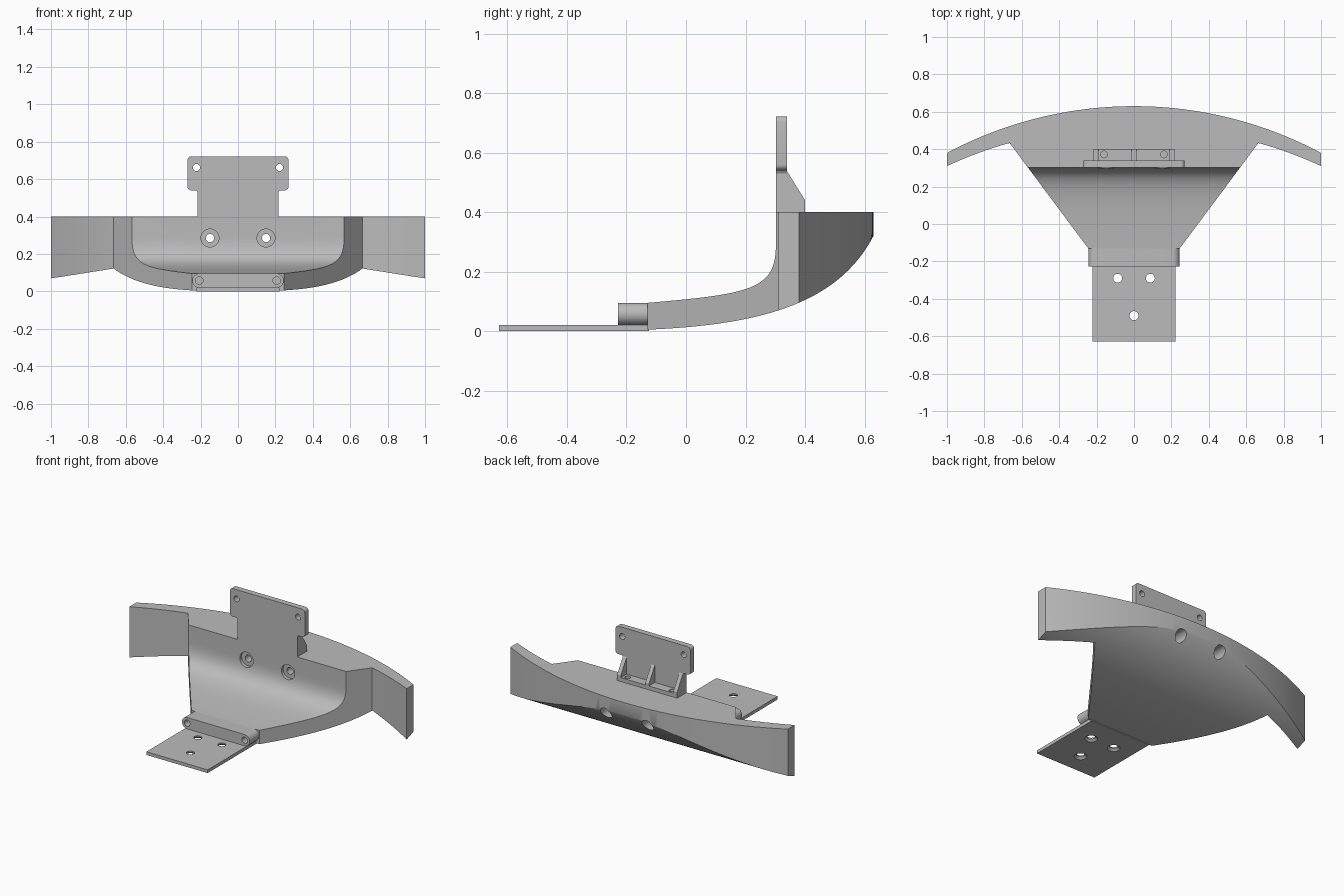
import bpy, bmesh, math
from mathutils import Matrix, Vector

cube = bpy.data.objects.get("Cube")
if cube:
    bpy.data.objects.remove(cube, do_unlink=True)

grey = bpy.data.materials.new("plain grey")
grey.use_nodes = True
grey.diffuse_color = (0.5, 0.5, 0.5, 1)
grey.node_tree.nodes["Principled BSDF"].inputs["Base Color"].default_value = (0.5, 0.5, 0.5, 1)


def finish(name, bm):
    bmesh.ops.recalc_face_normals(bm, faces=bm.faces)
    mesh = bpy.data.meshes.new(name)
    bm.to_mesh(mesh)
    bm.free()
    mesh.materials.append(grey)
    obj = bpy.data.objects.new(name, mesh)
    bpy.context.collection.objects.link(obj)
    return obj


def prism(name, outline, axis, lo, hi):
    """Extrude a 2D outline along one axis."""
    place = {"x": lambda u, v: (lo, u, v), "y": lambda u, v: (u, lo, v), "z": lambda u, v: (u, v, lo)}[axis]
    bm = bmesh.new()
    face = bm.faces.new([bm.verts.new(place(u, v)) for u, v in outline])
    ext = bmesh.ops.extrude_face_region(bm, geom=[face])
    step = Vector([(hi - lo) * (axis == a) for a in "xyz"])
    bmesh.ops.translate(bm, vec=step, verts=[g for g in ext["geom"] if isinstance(g, bmesh.types.BMVert)])
    return finish(name, bm)


def drill(centre, r1, r2, depth, axis):
    """Round cutter, r1 at the low end and r2 at the high end."""
    turn = Matrix.Rotation(-math.pi / 2, 4, "X") if axis == "y" else Matrix()
    bm = bmesh.new()
    bmesh.ops.create_cone(bm, cap_ends=True, segments=32, radius1=r1, radius2=r2, depth=depth,
                          matrix=Matrix.Translation(centre) @ turn)
    return finish("cutter", bm)


def combine(obj, cutter, operation="DIFFERENCE"):
    mod = obj.modifiers.new("cut", "BOOLEAN")
    mod.operation, mod.solver, mod.object = operation, "EXACT", cutter
    bpy.context.view_layer.objects.active = obj
    bpy.ops.object.modifier_apply(modifier=mod.name)
    bpy.data.objects.remove(cutter, do_unlink=True)


def bezier(a, b, c, d, n=24):
    pts = []
    for i in range(n + 1):
        t = i / n
        w = ((1 - t) ** 3, 3 * t * (1 - t) ** 2, 3 * t * t * (1 - t), t ** 3)
        pts.append(tuple(sum(k * p[j] for k, p in zip(w, (a, b, c, d))) for j in (0, 1)))
    return pts


def arc(cx, cy, r, start, end, n=16):
    return [(cx + r * math.cos(math.radians(start + (end - start) * i / n)),
             cy + r * math.sin(math.radians(start + (end - start) * i / n))) for i in range(n + 1)]


def mirrored(half):
    """Close a right-hand outline with its mirror image."""
    return half + [(-u, v) for u, v in reversed(half)]


# Curved body: plan outline intersected with the side profile
wing = bezier((0.665, 0.433), (0.78, 0.402), (0.89, 0.36), (1, 0.31), 10)
half_span = math.degrees(math.asin(1 / 2.125))
back = arc(0, -1.495, 2.125, 90 - half_span, 90 + half_span, 64)
front = [(0.245, -0.13)] + wing
plan = front + back + [(-x, y) for x, y in reversed(front)]
under = bezier((-0.23, 0.002), (0.2, 0.01), (0.5, 0.07), (0.63, 0.32), 40)
trough = bezier((0.302, 0.29), (0.302, 0.14), (0.22, 0.125), (-0.13, 0.095))
profile = under + [(0.66, 0.37), (0.66, 0.4), (0.302, 0.4)] + trough + [(-0.23, 0.088)]
body = prism("curved_body", plan, "z", -0.1, 0.5)
combine(body, prism("side_profile", profile, "x", -1.1, 1.1), "INTERSECT")

# Bolt holes through the body, widened at both ends
for x in (-0.15, 0.15):
    combine(body, drill((x, 0.45, 0.285), 0.022, 0.022, 0.6, "y"))
    combine(body, drill((x, 0.26, 0.285), 0.048, 0.048, 0.12, "y"))
    combine(body, drill((x, 0.55, 0.285), 0.038, 0.038, 0.34, "y"))

# Round-ended bar at the front
bar = prism("front_bar", arc(0.207, 0.0575, 0.0375, -90, 90) + arc(-0.207, 0.0575, 0.0375, 90, 270),
            "y", -0.228, -0.125)
for x in (-0.207, 0.207):
    combine(bar, drill((x, -0.22, 0.0575), 0.02, 0.02, 0.16, "y"))

# Flat foot plate with holes countersunk from below
foot = prism("foot_plate", mirrored([(0.221, -0.628), (0.221, -0.125)]), "z", 0, 0.021)
for x, y in ((-0.087, -0.29), (0.087, -0.29), (0, -0.49)):
    combine(foot, drill((x, y, 0.01), 0.024, 0.024, 0.1, "z"))
    combine(foot, drill((x, y, 0.004), 0.048, 0.02, 0.024, "z"))

# Upright bracket with a wider rounded head
half = ([(0.216, 0.4), (0.216, 0.53), (0.222, 0.54)] + arc(0.25, 0.56, 0.02, -90, 0, 6)
        + arc(0.25, 0.702, 0.02, 0, 90, 6))
bracket = prism("upright_bracket", mirrored(half), "y", 0.302, 0.34)
for x in (-0.222, 0.222):
    combine(bracket, drill((x, 0.32, 0.662), 0.019, 0.019, 0.2, "y"))

# Bracket base and triangular ribs
base = prism("bracket_base", mirrored([(0.216, 0.34), (0.216, 0.4)]), "z", 0.4, 0.425)
for x in (-0.16, 0.16):
    combine(base, drill((x, 0.372, 0.42), 0.018, 0.018, 0.1, "z"))
ribs = [prism("bracket_rib", [(0.338, 0.4), (0.4, 0.4), (0.4, 0.44), (0.338, 0.54)], "x", x - 0.013, x + 0.013)
        for x in (-0.203, 0, 0.203)]

# Smooth the curves, keep the edges crisp
bpy.ops.object.select_all(action="DESELECT")
for obj in [body, bar, foot, bracket, base] + ribs:
    obj.select_set(True)
bpy.context.view_layer.objects.active = body
bpy.ops.object.shade_smooth_by_angle(angle=math.radians(30))
